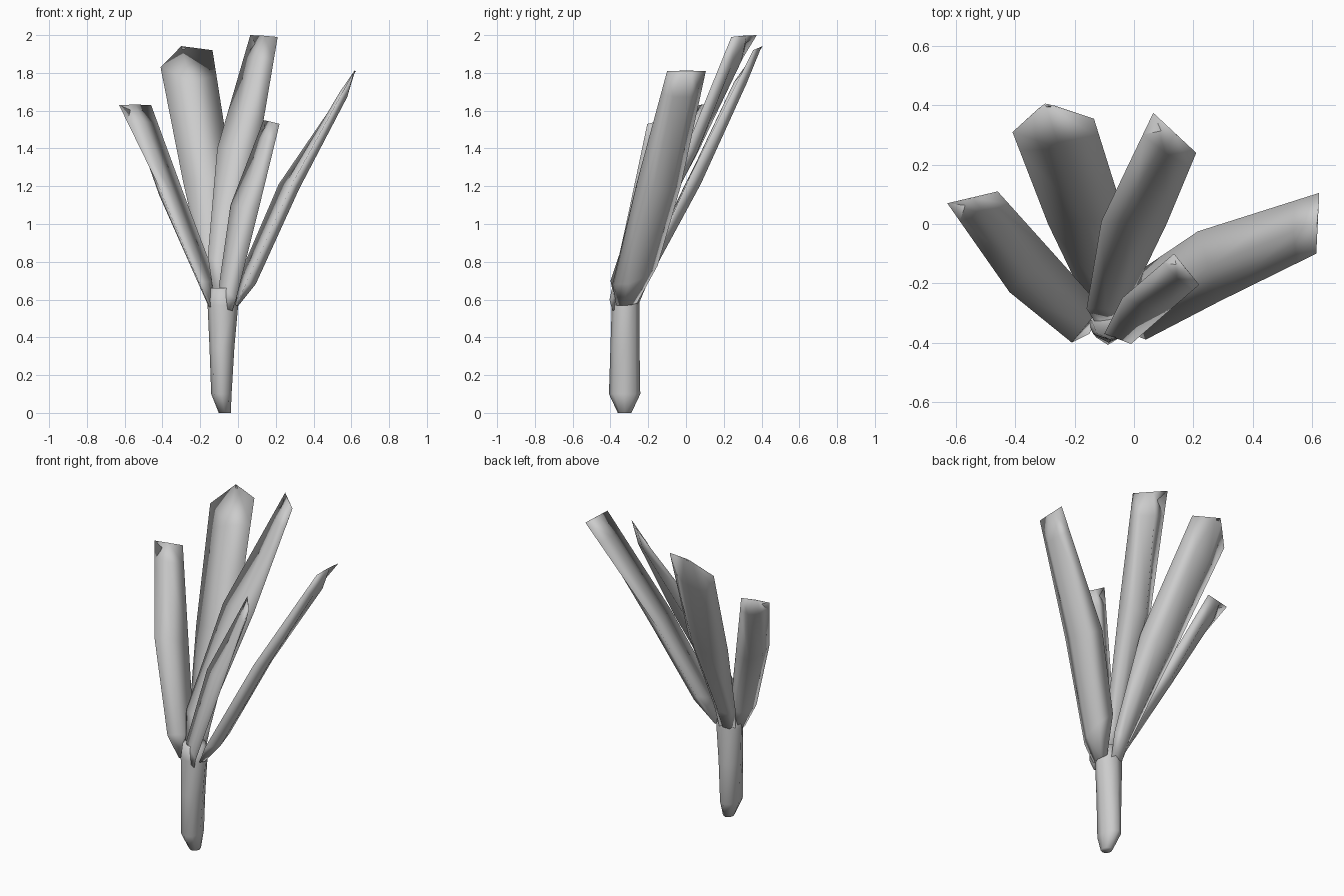
import bpy, bmesh, math
from mathutils import Vector

if "Cube" in bpy.data.objects:
    bpy.data.objects.remove(bpy.data.objects["Cube"])


def skin(name, rings):
    """Bridge closed rings of equal size and cap both ends."""
    bm = bmesh.new()
    vs = [[bm.verts.new(p) for p in r] for r in rings]
    n = len(vs[0])
    for a, b in zip(vs, vs[1:]):
        for i in range(n):
            j = (i + 1) % n
            bm.faces.new((a[i], a[j], b[j], b[i]))
    bm.faces.new(vs[0][::-1])
    bm.faces.new(vs[-1])
    bmesh.ops.remove_doubles(bm, verts=bm.verts, dist=0.0005)
    bmesh.ops.recalc_face_normals(bm, faces=bm.faces)
    me = bpy.data.meshes.new(name)
    bm.to_mesh(me)
    bm.free()
    me.shade_smooth()
    ob = bpy.data.objects.new(name, me)
    bpy.context.collection.objects.link(ob)
    return ob


def leaf(name, stations, point=None):
    """Flattened tube through left/right edge pairs: flat front, round back, chisel tip."""
    st = [(Vector(l), Vector(r)) for l, r in stations]
    (l2, r2), (l3, r3) = st[-2:]
    st.insert(-1, (l2.lerp(l3, 0.8), r2.lerp(r3, 0.8)))
    mids = [(l + r) / 2 for l, r in st]
    depth = [0.15, 0.25, 0.27, 0.17, 0.0]
    front = [0.05, 0.0, 0.0, 0.05, 0.0]
    rings = []
    for i, (l, r) in enumerate(st):
        axis = mids[min(i + 1, len(st) - 1)] - mids[max(i - 1, 0)]
        n = (r - l).cross(axis).normalized()
        w = (r - l).length
        if i == len(st) - 1:
            m = Vector(point) if point else mids[i]
            rings.append([l, l.lerp(m, 0.8), r.lerp(m, 0.8), r,
                          m + n * 0.004])
        else:
            rings.append([l, l.lerp(r, 0.3) - n * depth[i] * w,
                          l.lerp(r, 0.7) - n * depth[i] * w, r,
                          l.lerp(r, 0.5) + n * front[i] * w])
    return skin(name, rings)


# Stem: tapered root end, slightly oval shaft, closed crown
stem = []
for z, cx, cy, rx, ry in [(0, -.07, -.325, .032, .036), (.1, -.088, -.325, .054, .083),
                          (.35, -.085, -.323, .066, .077), (.57, -.08, -.32, .081, .073),
                          (.66, -.08, -.32, .065, .07)]:
    stem.append([(cx + rx * math.cos(a), cy + ry * math.sin(a), z)
                 for a in [math.tau * k / 8 for k in range(8)]])
skin("stem", stem)

# Leaves: (left edge, right edge) at root, base, middle and tip
leaf("left_leaf", [
    ((-.15, -.37, .56), (-.12, -.28, .57)), ((-.21, -.40, .70), (-.11, -.28, .69)),
    ((-.42, -.23, 1.20), (-.28, -.09, 1.14)), ((-.63, .07, 1.63), (-.46, .11, 1.63))])
leaf("back_leaf", [
    ((-.14, -.29, .56), (-.05, -.26, .57)), ((-.17, -.25, .70), (-.04, -.22, .72)),
    ((-.29, .0, 1.22), (-.03, .02, 1.25)), ((-.41, .31, 1.83), (-.135, .355, 1.92))],
    point=(-.30, .41, 1.94))
leaf("centre_leaf", [
    ((-.12, -.35, .57), (-.05, -.34, .57)), ((-.16, -.285, .83), (-.03, -.29, .75)),
    ((-.11, .01, 1.40), (.11, .0, 1.40)), ((.065, .375, 2.0), (.21, .24, 1.99))])
leaf("front_leaf", [
    ((-.09, -.37, .56), (-.03, -.39, .54)), ((-.10, -.37, .68), (-.01, -.405, .60)),
    ((-.04, -.25, 1.10), (.11, -.30, 1.08)), ((.135, -.10, 1.55), (.22, -.205, 1.53))])
leaf("right_leaf", [
    ((-.02, -.26, .58), (-.01, -.37, .57)), ((.03, -.15, .78), (.04, -.39, .68)),
    ((.215, -.025, 1.21), (.29, -.26, 1.22)), ((.625, .105, 1.81), (.615, -.10, 1.81))])
